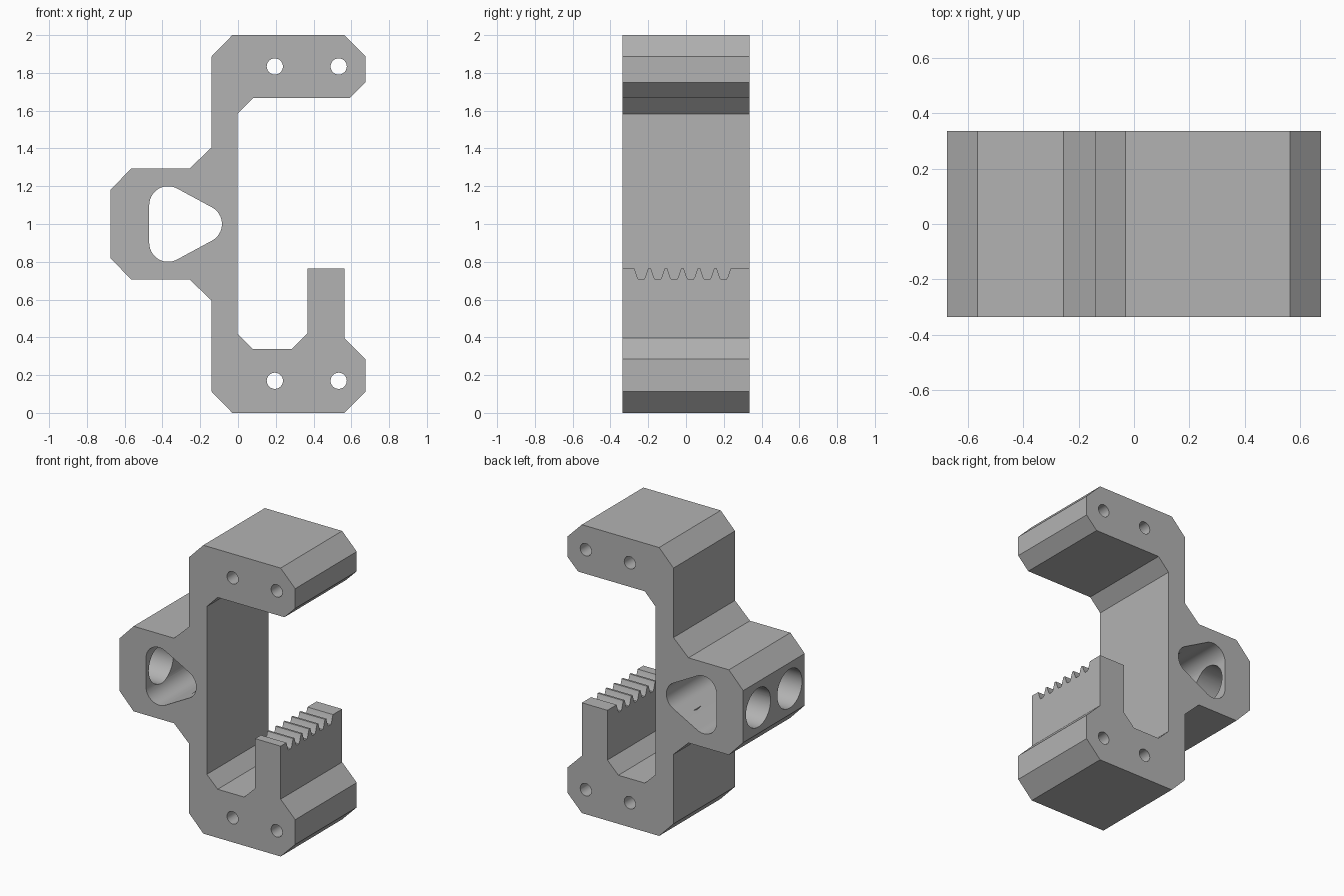
import bpy, bmesh, math
from mathutils import Vector

cube = bpy.data.objects.get("Cube")
if cube:
    bpy.data.objects.remove(cube, do_unlink=True)

HALF_DEPTH = 0.337

grey = bpy.data.materials.new("plain grey")
grey.use_nodes = True
GREY = (0.45, 0.45, 0.45, 1)
grey.diffuse_color = GREY
grey.node_tree.nodes["Principled BSDF"].inputs["Base Color"].default_value = GREY


def prism(bm, points, direction):
    """Close a flat outline and sweep it along a direction."""
    face = bm.faces.new([bm.verts.new(p) for p in points])
    new = bmesh.ops.extrude_face_region(bm, geom=[face])["geom"]
    moved = [v for v in new if isinstance(v, bmesh.types.BMVert)]
    bmesh.ops.translate(bm, verts=moved, vec=direction)


def make_object(name, bm):
    bmesh.ops.recalc_face_normals(bm, faces=bm.faces[:])
    mesh = bpy.data.meshes.new(name)
    bm.to_mesh(mesh)
    bm.free()
    mesh.materials.append(grey)
    obj = bpy.data.objects.new(name, mesh)
    bpy.context.collection.objects.link(obj)
    return obj


def arc(cx, cz, r, start, end, steps):
    angles = [math.radians(start + (end - start) * i / steps) for i in range(steps + 1)]
    return [(cx + r * math.cos(a), cz + r * math.sin(a)) for a in angles]


def along_y(bm, outline, half):
    prism(bm, [(x, -half, z) for x, z in outline], Vector((0, 2 * half, 0)))


# Bracket body: upper arm, spine, side lug and lower arm with upright jaw
upper = [(-0.675, 1.18), (-0.565, 1.295), (-0.255, 1.295), (-0.14, 1.405),
         (-0.14, 1.887), (-0.03, 2), (0.563, 2), (0.675, 1.887),
         (0.675, 1.75), (0.592, 1.667), (0.08, 1.667), (-0.003, 1.582)]
jaw = [(0.08, 0.337), (0.283, 0.337), (0.367, 0.42), (0.367, 0.765),
       (0.563, 0.765), (0.563, 0.397), (0.675, 0.285)]
lower = [(x, 2 - z) for x, z in upper]
outline = upper + [lower[-1]] + jaw + lower[7::-1]
bm = bmesh.new()
along_y(bm, outline, HALF_DEPTH)
body = make_object("bracket_body", bm)

cutters = []

# Bolt holes through both arms
bm = bmesh.new()
for x in (0.195, 0.533):
    for z in (0.17, 1.834):
        along_y(bm, arc(x, z, 0.043, 0, 345, 23), 0.5)
cutters.append(make_object("bolt_hole_cutter", bm))

# Rounded triangular opening through the lug
turn = math.degrees(math.atan2(0.185, 0.1))
opening = (arc(-0.185, 1, 0.1, -turn, turn, 16)
           + arc(-0.37, 1.1, 0.1, turn, 180, 14)
           + arc(-0.37, 0.9, 0.1, 180, 360 - turn, 14))
bm = bmesh.new()
along_y(bm, opening, 0.5)
cutters.append(make_object("opening_cutter", bm))

# Two side holes running from the lug face into the opening
bm = bmesh.new()
for y in (-0.172, 0.172):
    ring = [(-0.8, a, b) for a, b in arc(y, 1, 0.135, 0, 352.5, 47)]
    prism(bm, ring, Vector((0.59, 0, 0)))
cutters.append(make_object("side_hole_cutter", bm))

# Grip teeth across the top of the jaw
bm = bmesh.new()
for i in range(6):
    y = -0.237 + 0.0873 * i
    groove = [(y - 0.04, 0.775), (y - 0.02, 0.715), (y - 0.012, 0.705),
              (y + 0.012, 0.705), (y + 0.02, 0.715), (y + 0.04, 0.775)]
    prism(bm, [(0.3, a, b) for a, b in groove], Vector((0.35, 0, 0)))
cutters.append(make_object("grip_teeth_cutter", bm))

for cutter in cutters:
    cutter.hide_render = True
    cutter.hide_viewport = True
    cut = body.modifiers.new(cutter.name, 'BOOLEAN')
    cut.operation = 'DIFFERENCE'
    cut.solver = 'EXACT'
    cut.object = cutter

# Bake the cuts, remove the cutters and smooth the round walls
bpy.context.view_layer.update()
result = bpy.data.meshes.new_from_object(
    body.evaluated_get(bpy.context.evaluated_depsgraph_get()))
body.modifiers.clear()
body.data = result
for cutter in cutters:
    bpy.data.objects.remove(cutter, do_unlink=True)
bpy.ops.object.select_all(action='DESELECT')
body.select_set(True)
bpy.context.view_layer.objects.active = body
bpy.ops.object.shade_smooth_by_angle(angle=math.radians(25))
